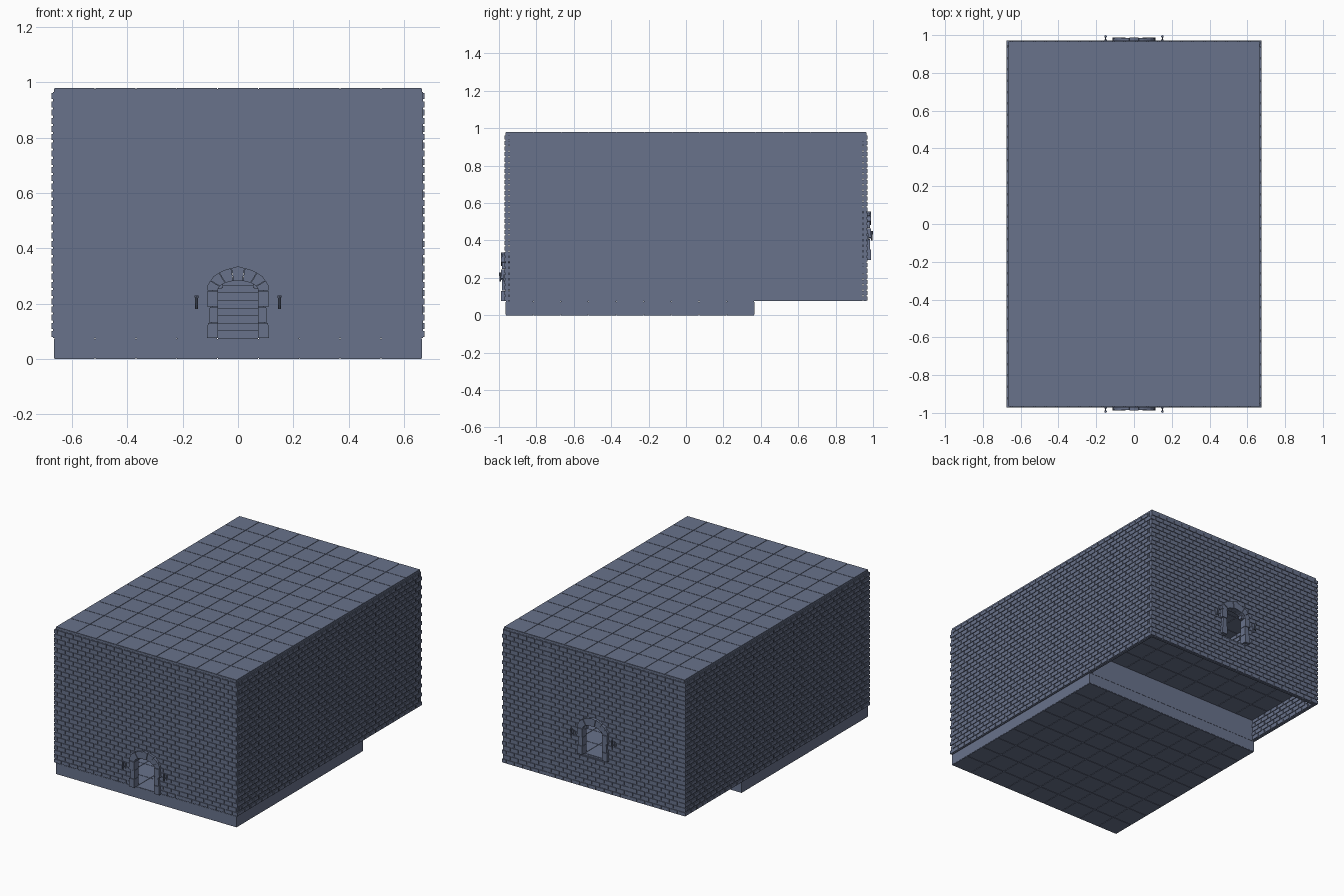
import bpy, bmesh, math
from mathutils import Vector

cube = bpy.data.objects.get("Cube")
if cube:
    bpy.data.objects.remove(cube, do_unlink=True)

stone = bpy.data.materials.new("slate_blue_stone")
colour = (0.14, 0.17, 0.26, 1)
stone.use_nodes = True
stone.diffuse_color = colour
stone.node_tree.nodes["Principled BSDF"].inputs["Base Color"].default_value = colour

HX, HY = 0.665, 0.965            # slab half sizes
STEP_Y = 0.365                   # where the raised floor begins
BASE, RAISED, TOP = 0.075, 0.295, 0.965
TILE = 2 * HX / 9


def box(bm, x0, x1, y0, y1, z0, z1):
    verts = bmesh.ops.create_cube(bm, size=1)["verts"]
    for v in verts:
        v.co = Vector(((x0 + x1) / 2 + v.co.x * (x1 - x0),
                       (y0 + y1) / 2 + v.co.y * (y1 - y0),
                       (z0 + z1) / 2 + v.co.z * (z1 - z0)))


def prism(bm, outline, y0, y1):
    """Extrude an x-z outline from y0 to y1."""
    near = [bm.verts.new((x, y0, z)) for x, z in outline]
    far = [bm.verts.new((x, y1, z)) for x, z in outline]
    bm.faces.new(near)
    bm.faces.new(far[::-1])
    n = len(near)
    for i in range(n):
        j = (i + 1) % n
        bm.faces.new((near[j], near[i], far[i], far[j]))


def finish(bm, name):
    bmesh.ops.recalc_face_normals(bm, faces=bm.faces)
    mesh = bpy.data.meshes.new(name)
    bm.to_mesh(mesh)
    bm.free()
    mesh.materials.append(stone)
    obj = bpy.data.objects.new(name, mesh)
    bpy.context.collection.objects.link(obj)
    return obj


# Slabs: solid core with thin square paving on both faces
def paved_slab(name, y0, y1, z0, z1):
    bm = bmesh.new()
    skin, joint = 0.003, 0.0015
    box(bm, -HX, HX, y0, y1, z0 + skin, z1 - skin)
    rows = round((y1 - y0) / TILE)
    depth = (y1 - y0) / rows
    for i in range(9):
        for j in range(rows):
            x, y = -HX + i * TILE, y0 + j * depth
            for low in (z0, z1 - skin):
                box(bm, x + joint, x + TILE - joint, y + joint, y + depth - joint,
                    low, low + skin)
    finish(bm, name)


paved_slab("lower_floor", -HY, STEP_Y, 0, BASE)
paved_slab("raised_floor", STEP_Y, HY - 0.005, RAISED - BASE, RAISED)
paved_slab("roof_slab", -HY, HY, TOP - 0.06, 0.98)

# Riser between the two floor levels
bm = bmesh.new()
box(bm, -HX + 0.01, HX - 0.01, STEP_Y - 0.02, STEP_Y, BASE, RAISED - 0.003)
finish(bm, "floor_riser")

# Stairs up to the raised floor
bm = bmesh.new()
steps = 8
rise, run = (RAISED - BASE) / steps, 0.04
for i in range(steps):
    box(bm, -TILE / 2, TILE / 2, STEP_Y - (steps - i) * run, STEP_Y - 0.01,
        BASE + i * rise, BASE + (i + 1) * rise)
finish(bm, "stairs")

# Brick walls
ROWS = 30
COURSE = (TOP - BASE) / ROWS
BRICK, GAP, THICK, RECESS = 0.06, 0.008, 0.026, 0.005


def brick_wall(name, half, face, along_x, door_base=None):
    bm = bmesh.new()
    inner = face - math.copysign(THICK, face)
    lo, hi = min(face, inner), max(face, inner)

    def block(a, b, inset, z0, z1):
        if along_x:
            box(bm, a, b, lo + inset, hi - inset, z0, z1)
        else:
            box(bm, lo + inset, hi - inset, a, b, z0, z1)

    for row in range(ROWS):
        z = BASE + row * COURSE
        spans = [(-half, half)]
        if door_base is not None:
            height = z + COURSE / 2 - door_base
            if 0 <= height < 0.225:
                gap = 0.09 if height < 0.18 else 0.055
                spans = [(-half, -gap), (gap, half)]
        for a, b in spans:
            # mortar strip, then the bricks that stand out on both sides
            block(a + RECESS, b - RECESS, RECESS, z, z + COURSE)
            start = -half - (BRICK / 2 if row % 2 else 0)
            for k in range(math.ceil(2 * half / BRICK) + 1):
                left = max(start + k * BRICK, a)
                right = min(start + (k + 1) * BRICK - GAP, b)
                if right - left > 0.008:
                    block(left, right, 0, z + GAP / 2, z + COURSE - GAP / 2)
    finish(bm, name)


brick_wall("front_wall", 0.675, -0.971, True, BASE)
brick_wall("back_wall", 0.675, 0.971, True, RAISED)
brick_wall("left_wall", 0.948, 0.675, False)
brick_wall("right_wall", 0.948, -0.675, False)


# Stone arch around each doorway
def door_arch(name, side, base):
    bm = bmesh.new()
    y_in = side * 0.94
    spring, stones = 0.172, 7

    def ring(t, rx, rz):
        return rx * math.cos(t), base + spring + rz * math.sin(t)

    for i in range(stones):
        t0 = math.pi * i / stones + 0.008
        t1 = math.pi * (i + 1) / stones - 0.008
        tm = (t0 + t1) / 2
        peak = 0.088 if i == stones // 2 else 0.083
        outline = [ring(t0, 0.073, 0.036), ring(t0, 0.111, 0.083), ring(tm, 0.113, peak),
                   ring(t1, 0.111, 0.083), ring(t1, 0.073, 0.036), ring(tm, 0.073, 0.036)]
        prism(bm, outline, y_in, side * (0.985 + 0.003 * (i % 2)))
    # jamb stones of alternating width
    for s in (-1, 1):
        for k, width in enumerate((0.112, 0.105, 0.113)):
            z0 = base + spring * k / 3
            z1 = base + spring * (k + 1) / 3 - 0.002
            prism(bm, [(s * 0.073, z0), (s * width, z0),
                       (s * (width - 0.003), z1), (s * 0.073, z1)],
                  y_in, side * (0.988 - 0.003 * (k % 2)))
    finish(bm, name)


# Wall torches beside each doorway
def torch(name, x, side, base):
    bm = bmesh.new()
    z = base + 0.13
    ys = sorted((side * 0.965, side * 0.977))
    box(bm, x - 0.006, x + 0.006, *ys, z - 0.025, z + 0.012)
    ys = sorted((side * 0.972, side * 0.992))
    box(bm, x - 0.003, x + 0.003, *ys, z - 0.012, z - 0.006)
    made = bmesh.ops.create_cone(bm, cap_ends=True, segments=8,
                                 radius1=0.003, radius2=0.007, depth=0.05)["verts"]
    for v in made:
        v.co += Vector((x, side * 0.993, z))
    finish(bm, name)


for place, side, base in (("front", -1, BASE), ("back", 1, RAISED)):
    door_arch(place + "_door_arch", side, base)
    for hand, x in (("left", 0.15), ("right", -0.15)):
        torch(place + "_" + hand + "_torch", x, side, base)
